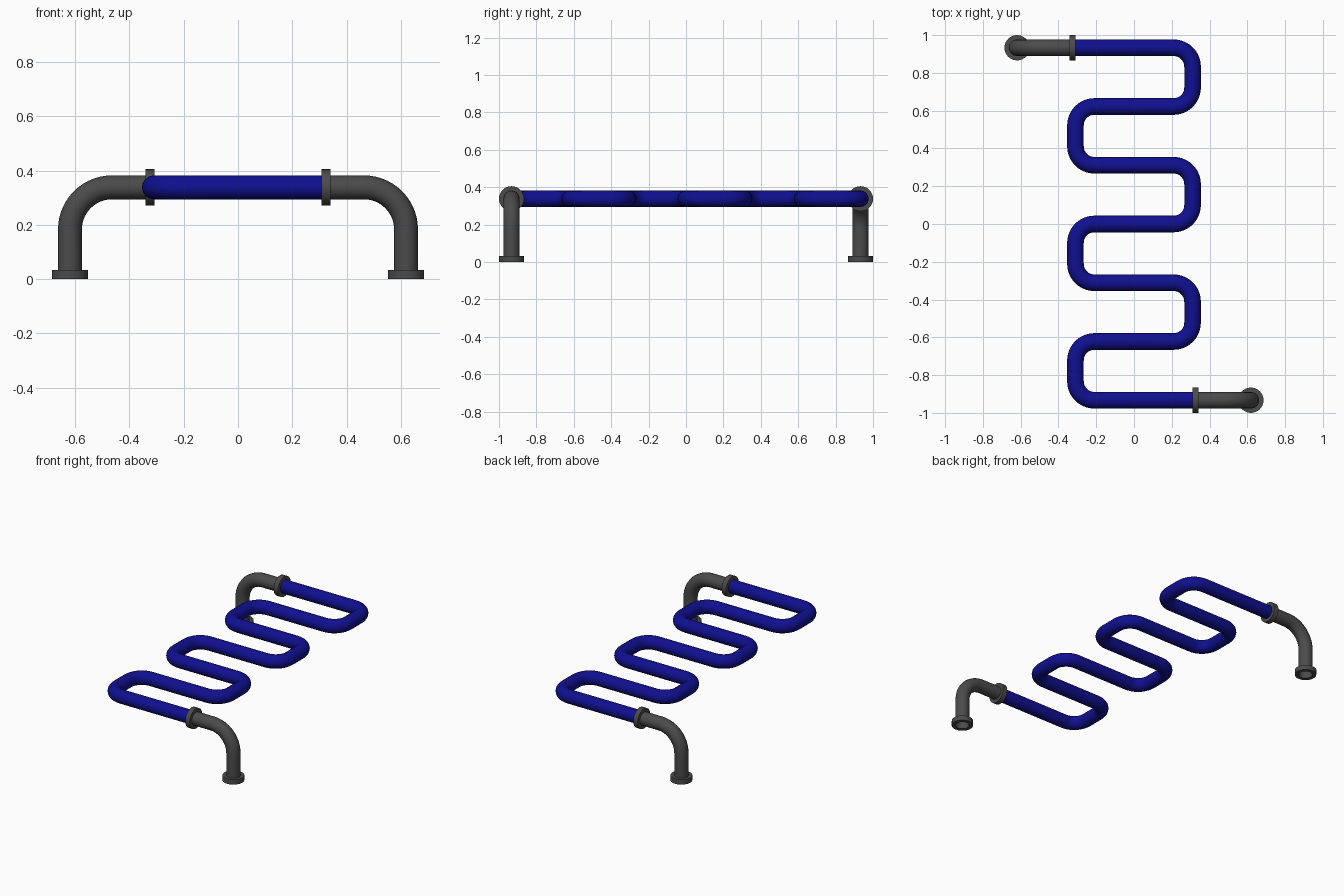
import bpy, bmesh
from math import pi, radians, sin, cos
from mathutils import Vector, Matrix

cube = bpy.data.objects.get("Cube")
if cube:
    bpy.data.objects.remove(cube)

PIPE_R, FLANGE_R, FLANGE_T = 0.044, 0.067, 0.033
Z = 0.338            # pipe centre height
END_Y = 0.933        # first and last row
STEP = END_Y / 3     # row spacing
TURN_X = 0.31        # centre line of the turns
FOOT_X = 0.619
JOINT_X = 0.325


def material(name, colour):
    m = bpy.data.materials.new(name)
    m.use_nodes = True
    m.diffuse_color = (*colour, 1)
    m.node_tree.nodes["Principled BSDF"].inputs["Base Color"].default_value = (*colour, 1)
    return m


blue = material("blue_paint", (0.005, 0.005, 0.28))
grey = material("dark_grey_metal", (0.07, 0.07, 0.07))


def finish(name, mesh, mat):
    mesh.materials.clear()
    mesh.materials.append(mat)
    ob = bpy.data.objects.new(name, mesh)
    bpy.context.collection.objects.link(ob)
    bpy.ops.object.select_all(action="DESELECT")
    ob.select_set(True)
    bpy.context.view_layer.objects.active = ob
    bpy.ops.object.shade_smooth_by_angle(angle=radians(40))
    return ob


def rounded(points, radius, steps=10):
    """Replace each right-angle corner of a path with an arc."""
    pts = [Vector(p) for p in points]
    path = [pts[0]]
    for a, b, c in zip(pts, pts[1:], pts[2:]):
        u, v = (a - b).normalized(), (c - b).normalized()
        centre = b + (u + v) * radius
        for i in range(steps + 1):
            t = pi / 2 * i / steps
            path.append(centre - v * radius * cos(t) - u * radius * sin(t))
    return path + [pts[-1]]


def pipe(name, path, mat):
    curve = bpy.data.curves.new(name, "CURVE")
    curve.dimensions = "3D"
    curve.bevel_depth = PIPE_R
    curve.bevel_resolution = 6
    spline = curve.splines.new("POLY")
    spline.points.add(len(path) - 1)
    for point, co in zip(spline.points, path):
        point.co = (*co, 1)
    temp = bpy.data.objects.new(name + "_path", curve)
    bpy.context.collection.objects.link(temp)
    graph = bpy.context.evaluated_depsgraph_get()
    mesh = bpy.data.meshes.new_from_object(temp.evaluated_get(graph))
    bpy.data.objects.remove(temp)
    return finish(name, mesh, mat)


def flange(name, location, turn):
    """Flat ring spun from a rectangular profile."""
    bm = bmesh.new()
    h = FLANGE_T / 2
    inner = PIPE_R - 0.002
    profile = [(inner, -h), (FLANGE_R, -h), (FLANGE_R, h), (inner, h)]
    verts = [bm.verts.new((r, 0, z)) for r, z in profile]
    edges = [bm.edges.new((verts[i], verts[(i + 1) % 4])) for i in range(4)]
    bmesh.ops.spin(bm, geom=verts + edges, cent=(0, 0, 0), axis=(0, 0, 1),
                   angle=2 * pi, steps=32, use_merge=True)
    bmesh.ops.remove_doubles(bm, verts=bm.verts, dist=1e-5)
    bmesh.ops.recalc_face_normals(bm, faces=bm.faces)
    bm.transform(Matrix.Translation(location) @ Matrix.Rotation(turn, 4, "Y"))
    mesh = bpy.data.meshes.new(name)
    bm.to_mesh(mesh)
    bm.free()
    return finish(name, mesh, grey)


# Serpentine pipe: rows from back to front, turning on alternate sides
corners = [(-JOINT_X, END_Y, Z)]
for row in range(6):
    x = TURN_X if row % 2 == 0 else -TURN_X
    y = END_Y - row * STEP
    corners += [(x, y, Z), (x, y - STEP, Z)]
corners.append((JOINT_X, -END_Y, Z))
pipe("serpentine_pipe", rounded(corners, 0.1), blue)

# Elbow legs with a foot flange and a joint flange at each end
for side, label in ((1, "front"), (-1, "back")):
    y = -side * END_Y
    leg = [(side * JOINT_X, y, Z), (side * FOOT_X, y, Z), (side * FOOT_X, y, 0.003)]
    pipe(label + "_elbow_leg", rounded(leg, 0.155, 14), grey)
    flange(label + "_foot_flange", (side * FOOT_X, y, FLANGE_T / 2), 0)
    flange(label + "_joint_flange", (side * JOINT_X, y, Z), pi / 2)
